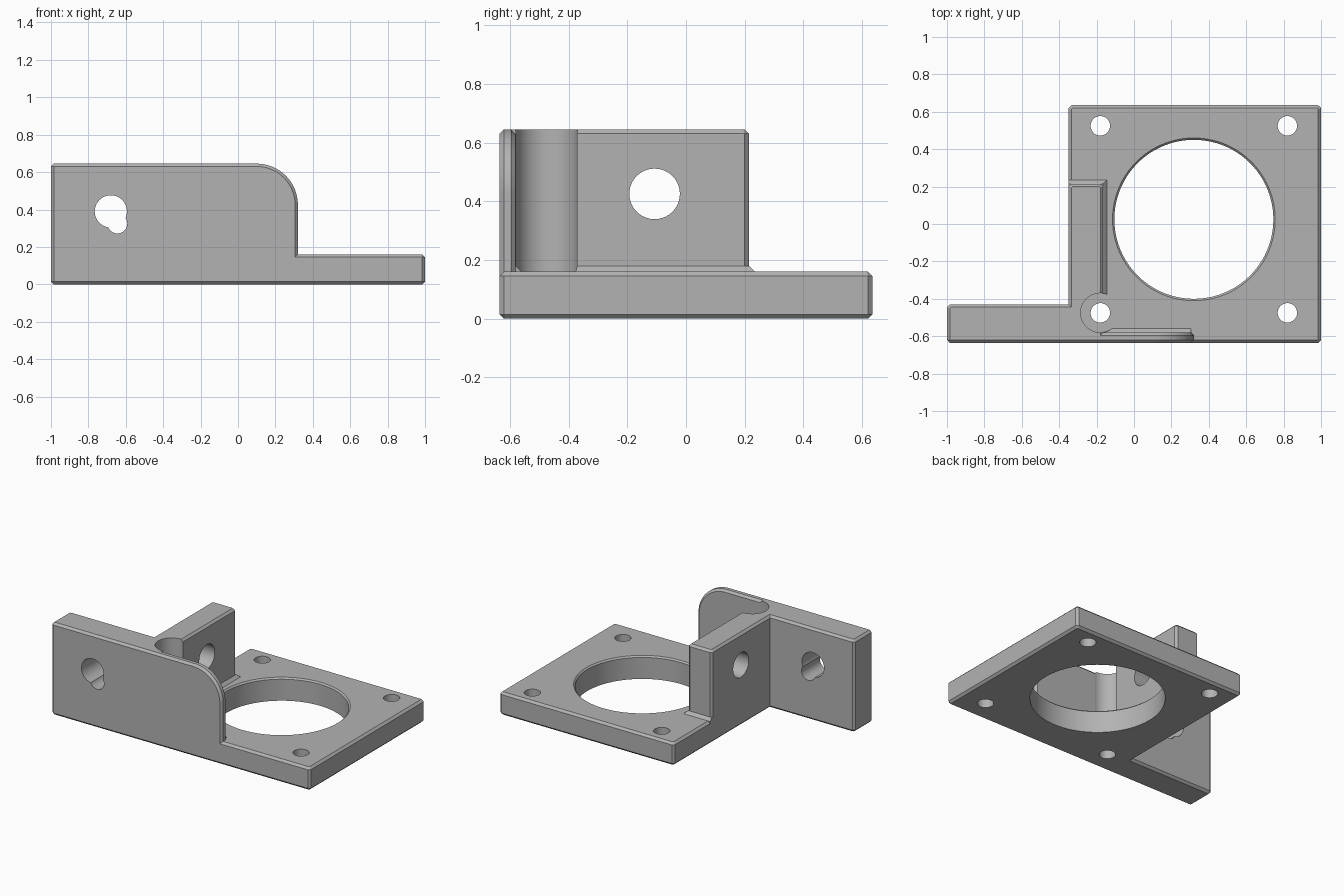
import bpy, bmesh, math
from mathutils import Vector

if "Cube" in bpy.data.objects:
    bpy.data.objects.remove(bpy.data.objects["Cube"])

C = 0.015  # edge chamfer
grey = bpy.data.materials.new("plain grey")
grey.diffuse_color = (0.45, 0.45, 0.45, 1)
grey.use_nodes = True
grey.node_tree.nodes["Principled BSDF"].inputs["Base Color"].default_value = grey.diffuse_color


def make(name, loops):
    """Solid skinned through a list of equally long vertex loops."""
    bm = bmesh.new()
    rings = [[bm.verts.new(p) for p in loop] for loop in loops]
    n = len(rings[0])
    for a, b in zip(rings, rings[1:]):
        for i in range(n):
            bm.faces.new((a[i], a[(i + 1) % n], b[(i + 1) % n], b[i]))
    bm.faces.new(rings[0][::-1])
    bm.faces.new(rings[-1])
    bmesh.ops.recalc_face_normals(bm, faces=bm.faces)
    me = bpy.data.meshes.new(name)
    bm.to_mesh(me)
    bm.free()
    me.materials.append(grey)
    ob = bpy.data.objects.new(name, me)
    bpy.context.collection.objects.link(ob)
    return ob


def cut_corners(pts):
    """Chamfer the sharp convex corners of a counter-clockwise outline."""
    out = []
    for i, p in enumerate(pts):
        p, a, b = Vector(p), Vector(pts[i - 1]), Vector(pts[(i + 1) % len(pts)])
        d, e = (p - a).normalized(), (b - p).normalized()
        if d.x * e.y - d.y * e.x > 0.5:
            out += [p - d * C, p + e * C]
        else:
            out.append(p)
    return out


def inset(pts, c):
    out = []
    for i, p in enumerate(pts):
        d = (p - pts[i - 1]).normalized()
        e = (pts[(i + 1) % len(pts)] - p).normalized()
        n, m = Vector((-d.y, d.x)), Vector((-e.y, e.x))
        out.append(p + (n + m) * (c / (1 + n.dot(m))))
    return out


def prism(name, pts, lo, hi, upright=False):
    """Chamfered extrusion of an XY outline, or of an XZ outline if upright."""
    full = cut_corners(pts)
    small = inset(full, C)
    loops = [(small, lo), (full, lo + C), (full, hi - C), (small, hi)]
    return make(name, [[(p.x, w, p.y) if upright else (p.x, p.y, w) for p in l]
                       for l, w in loops])


def cutter(axis, u, v, stations, n=96):
    """Round cutter along an axis; stations are (position, radius) pairs."""
    loops = []
    for w, r in stations:
        ring = []
        for i in range(n):
            t = 2 * math.pi * (i + 0.5) / n
            a, b = u + r * math.cos(t), v + r * math.sin(t)
            ring.append({'X': (w, a, b), 'Y': (a, w, b), 'Z': (a, b, w)}[axis])
        loops.append(ring)
    return make("cutter", loops)


def combine(target, other, op):
    m = target.modifiers.new(op, 'BOOLEAN')
    m.operation, m.object, m.solver = op, other, 'EXACT'
    bpy.context.view_layer.objects.active = target
    bpy.ops.object.modifier_apply(modifier=m.name)
    bpy.data.objects.remove(other)


# Base plate
bracket = prism("motor_bracket", [(-.35, -.635), (1, -.635), (1, .635), (-.35, .635)], 0, .16)

# Thick L-shaped wall
wall = prism("thick_wall", [(-1, -.635), (-.165, -.635), (-.165, .215), (-.35, .215),
                            (-.35, -.43), (-1, -.43)], 0, .645)

# Thin front wall with one rounded top corner
arc = [(.1 + .22 * math.cos(t), .425 + .22 * math.sin(t))
       for t in (math.pi / 2 * i / 24 for i in range(25))]
front = prism("front_wall", [(-1, 0), (.32, 0)] + arc + [(-1, .645)], -.635, -.58, True)

# Small sloped fillets where the walls meet the plate
side_fillet = make("side_fillet", [
    [(-.35, -.5, z), (x, -.5, z), (x, y, z), (-.35, y, z)]
    for z, x, y in ((.1, -.145, .235), (.16, -.145, .235), (.18, -.165, .215))])
front_fillet = make("front_fillet", [
    [(x, -.61, .1), (x, -.56, .1), (x, -.56, .16), (x, -.58, .18), (x, -.61, .18)]
    for x in (-.25, .305)])
for part in (wall, front, side_fillet, front_fillet):
    combine(bracket, part, 'UNION')

# Large opening with a chamfered rim, screw holes, screw-head clearance, wall holes
cuts = [cutter('Z', .32, .025, [(-.1, .425), (.15, .425), (.16, .435), (.2, .435)], 128),
        cutter('Z', -.18, -.475, [(.16, .105), (.8, .105)])]
cuts += [cutter('Z', x, y, [(-.1, .052), (.3, .052)], 48)
         for x, y in ((-.18, .525), (.82, .525), (.82, -.475), (-.18, -.475))]
cuts += [cutter('X', -.107, .425, [(-.5, .086), (0, .086)], 64),
         cutter('Y', -.68, .39, [(-.8, .086), (-.3, .086)], 64),
         cutter('Y', -.645, .325, [(-.8, .053), (-.3, .053)], 48)]
for c in cuts:
    combine(bracket, c, 'DIFFERENCE')

bpy.ops.object.select_all(action='DESELECT')
bracket.select_set(True)
bpy.context.view_layer.objects.active = bracket
bpy.ops.object.shade_smooth_by_angle(angle=math.radians(20))
